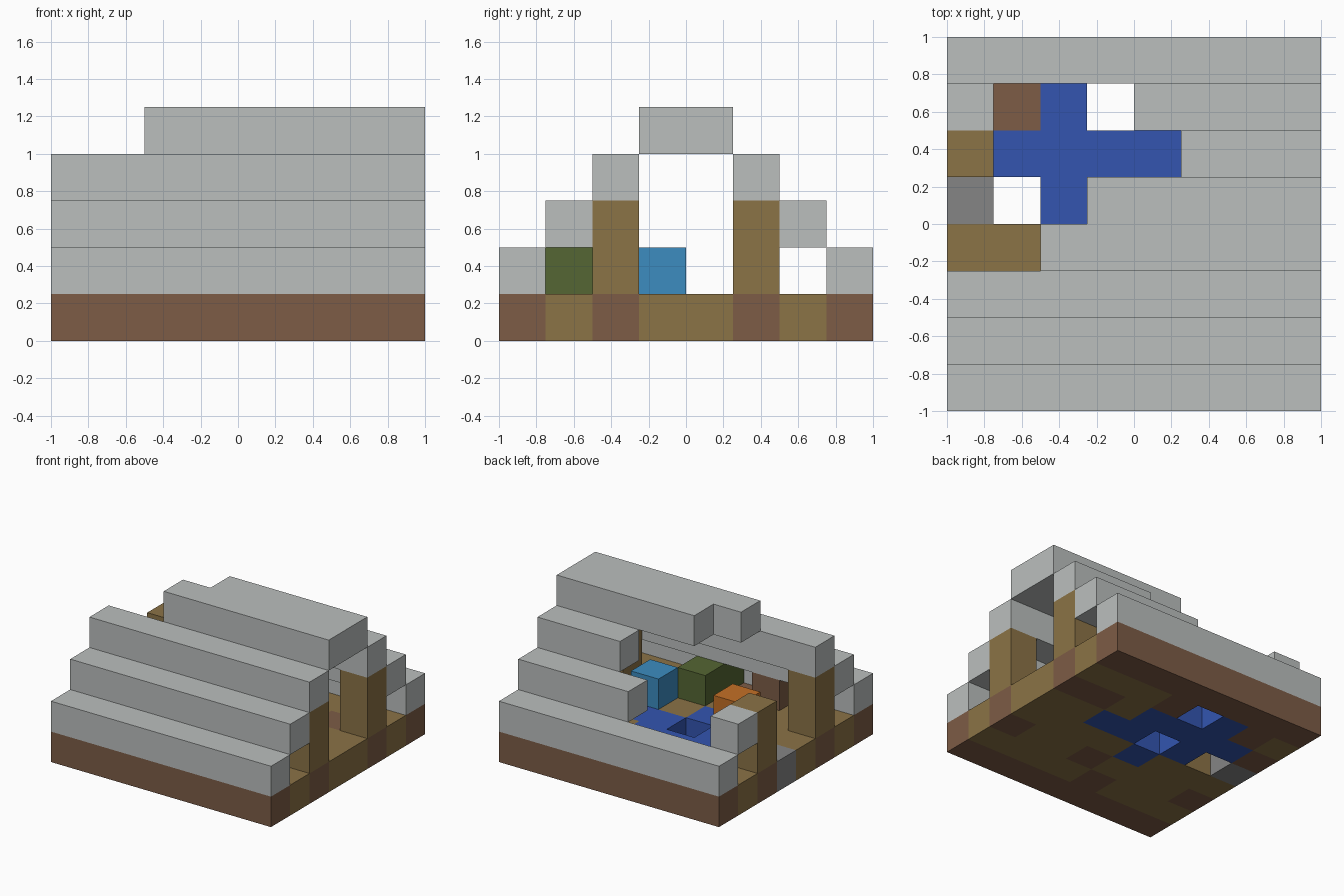
import bpy
import bmesh
from mathutils import Vector

CELL = 0.25   # edge of one block
HALF = 1.0    # half the width of the base

cube = bpy.data.objects.get("Cube")
if cube:
    bpy.data.objects.remove(cube, do_unlink=True)


def linear(c):
    return c / 12.92 if c <= 0.04045 else ((c + 0.055) / 1.055) ** 2.4


def material(name, hex_code):
    rgb = [linear(v / 255) for v in bytes.fromhex(hex_code)]
    mat = bpy.data.materials.new(name)
    mat.use_nodes = True
    mat.diffuse_color = (*rgb, 1)
    bsdf = mat.node_tree.nodes["Principled BSDF"]
    bsdf.inputs["Base Color"].default_value = (*rgb, 1)
    bsdf.inputs["Roughness"].default_value = 0.9
    return mat


ROOF = material("pale grey roof", "BBBFBE")
EARTH = material("brown earth", "7D5C46")
WOOD = material("tan wood", "8B7346")
WATER = material("deep blue", "3355B0")
STONE = material("mid grey stone", "858585")
SKY = material("light blue", "3C8CC0")
MOSS = material("moss green", "556633")
ORANGE = material("orange", "C47026")

parts = {}    # part name -> (material, set of cells)
filled = set()


def blocks(name, mat, xs, ys, zs):
    """Fill a box of free cells; each argument is a range or list of indices."""
    cells = parts.setdefault(name, (mat, set()))[1]
    new = {(x, y, z) for x in xs for y in ys for z in zs} - filled
    cells |= new
    filled.update(new)


ALL = range(8)

# Floor: water pool, stone step, earth borders and patches, wood elsewhere
holes = {(3, 6, 0), (1, 4, 0), (3, 4, 0)}
filled |= holes
blocks("pool", WATER, range(1, 5), [5], [0])
blocks("pool", WATER, range(2, 6), [4], [0])
blocks("pool", WATER, [2], [6], [0])
blocks("pool", WATER, [3], [3], [0])
blocks("stone_step", STONE, [0], [4], [0])
blocks("earth_floor", EARTH, ALL, [0, 7], [0])
blocks("earth_floor", EARTH, [0, 7], [2, 5], [0])
for x, y in [(1, 6), (4, 6), (6, 5), (4, 2), (3, 1)]:
    blocks("earth_floor", EARTH, [x], [y], [0])
blocks("wood_floor", WOOD, ALL, ALL, [0])
filled -= holes

# Corner posts
blocks("posts", WOOD, [0, 7], [2, 5], [1, 2])

# Stepped roof, broken open at the back
for step in range(3):
    blocks("front_roof_step_%d" % (step + 1), ROOF, ALL, [step], [step + 1])
blocks("back_roof_step_1", ROOF, ALL, [7], [1])
blocks("back_roof_step_2", ROOF, [0, *range(4, 8)], [6], [2])
blocks("back_roof_step_3", ROOF, range(5, 8), [5], [3])
blocks("roof_ridge", ROOF, range(2, 8), [3], [4])
blocks("roof_ridge", ROOF, range(3, 8), [4], [4])

# Furnishings
blocks("blue_crate", SKY, [5], [3], [1])
blocks("green_bed", MOSS, [4], [1, 2], [1])
blocks("orange_crate", ORANGE, [2], [3], [1])
blocks("brown_crate", EARTH, [2], [1], [1])

DIRECTIONS = [(axis, sign) for axis in range(3) for sign in (0, 1)]


def build(name, mat, cells):
    """Make one mesh from the exposed sides of the cells."""
    bm = bmesh.new()
    for cell in sorted(cells):
        for axis, sign in DIRECTIONS:
            neighbour = list(cell)
            neighbour[axis] += 1 if sign else -1
            if tuple(neighbour) in filled:
                continue
            u, v = (axis + 1) % 3, (axis + 2) % 3
            corners = []
            for du, dv in [(0, 0), (1, 0), (1, 1), (0, 1)]:
                p = Vector(cell)
                p[axis] += sign
                p[u] += du
                p[v] += dv
                corners.append(bm.verts.new(p * CELL - Vector((HALF, HALF, 0))))
            bm.faces.new(corners if sign else corners[::-1])
    bmesh.ops.remove_doubles(bm, verts=bm.verts, dist=0.001)
    # Merge flat neighbouring squares into clean large faces
    bmesh.ops.dissolve_limit(bm, angle_limit=0.01, verts=bm.verts, edges=bm.edges)
    mesh = bpy.data.meshes.new(name)
    bm.to_mesh(mesh)
    bm.free()
    mesh.materials.append(mat)
    bpy.context.collection.objects.link(bpy.data.objects.new(name, mesh))


for part_name, (part_mat, part_cells) in parts.items():
    build(part_name, part_mat, part_cells)
